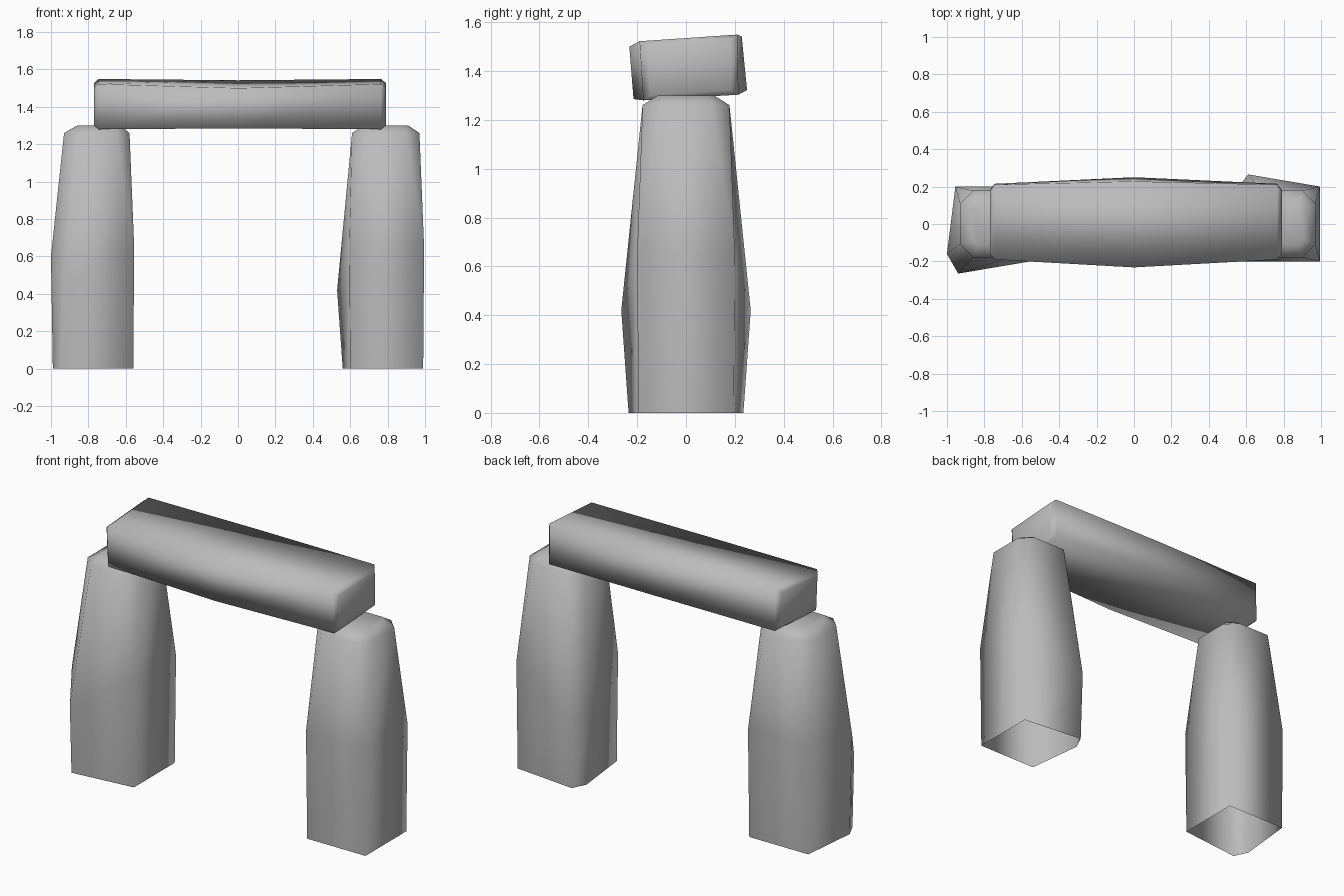
import bpy, bmesh

cube = bpy.data.objects.get("Cube")
if cube:
    bpy.data.objects.remove(cube, do_unlink=True)

stone = bpy.data.materials.new("grey_stone")
stone.use_nodes = True
GREY = (0.5, 0.5, 0.5, 1)
stone.diffuse_color = GREY
stone.node_tree.nodes["Principled BSDF"].inputs["Base Color"].default_value = GREY


def loft(name, rings, cap_start):
    """Skin matching rings of points, capping the last and optionally the first."""
    bm = bmesh.new()
    loops = [[bm.verts.new(p) for p in ring] for ring in rings]
    n = len(loops[0])
    for a, b in zip(loops, loops[1:]):
        for i in range(n):
            j = (i + 1) % n
            bm.faces.new((a[i], a[j], b[j], b[i]))
    bm.faces.new(loops[-1])
    if cap_start:
        bm.faces.new(loops[0][::-1])
    bmesh.ops.remove_doubles(bm, verts=bm.verts, dist=0.0005)
    bmesh.ops.recalc_face_normals(bm, faces=bm.faces)
    for f in bm.faces:
        f.smooth = True
    mesh = bpy.data.meshes.new(name)
    bm.to_mesh(mesh)
    bm.free()
    mesh.materials.append(stone)
    obj = bpy.data.objects.new(name, mesh)
    bpy.context.collection.objects.link(obj)


def cut_box(x0, x1, y, z, c):
    """Rectangle with cut corners, counter-clockwise from the front left."""
    return [(x0, c - y, z), (x0 + c, -y, z), (x1 - c, -y, z), (x1, c - y, z),
            (x1, y - c, z), (x1 - c, y, z), (x0 + c, y, z), (x0, y - c, z)]


def corners(*pts):
    """Four corners as eight points; each is one point or a split pair."""
    out = []
    for p in pts:
        out += list(p) if isinstance(p[0], tuple) else [p, p]
    return out


# Uprights: open at the ground, swelling in the middle, one split corner each
loft("left_upright", [
    corners((.60, -.195, 0), (.99, -.195, 0), (.99, .195, 0),
            ((.60, .235, 0), (.56, .15, 0))),
    corners((.595, -.2, .65), (.995, -.2, .65), (.995, .2, .65),
            ((.61, .265, .42), (.53, .16, .42))),
    cut_box(.61, .97, .178, 1.26, .07),
    cut_box(.67, .91, .115, 1.3, .03)], False)

loft("right_upright", [
    corners(((-.99, -.15, 0), (-.95, -.235, 0)), (-.56, -.195, 0),
            (-.56, .195, 0), (-.955, .195, 0)),
    corners(((-1, -.16, .6), (-.94, -.265, .42)), (-.555, -.2, .65),
            (-.555, .2, .65), (-.955, .2, .65)),
    cut_box(-.93, -.58, .178, 1.26, .07),
    cut_box(-.86, -.63, .115, 1.3, .03)], False)


# Lintel: tilted block, swollen at mid length, with bevelled ends
END = [(-.19, 1.522), (.21, 1.549), (.215, 1.303), (-.175, 1.28)]
MIDDLE = [(-.232, 1.5), (.228, 1.542), (.25, 1.322), (-.215, 1.285)]


def section(x, pts, scale=1):
    cy = sum(p[0] for p in pts) / 4
    cz = sum(p[1] for p in pts) / 4
    return [(x, cy + (y - cy) * scale, cz + (z - cz) * scale) for y, z in pts]


loft("lintel", [section(-.77, END, .84), section(-.745, END), section(0, MIDDLE),
                section(.765, END), section(.79, END, .84)], True)
